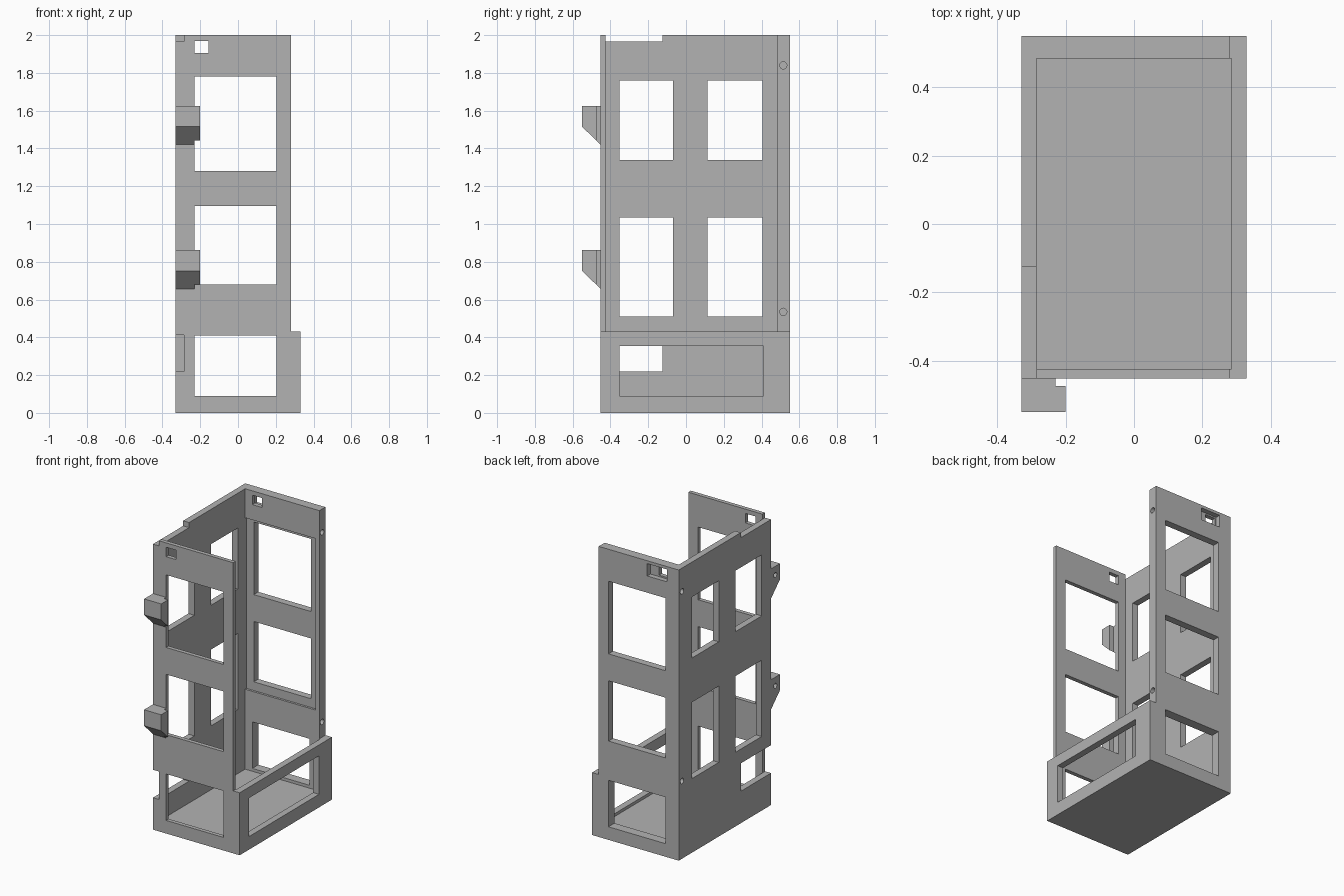
import bpy, bmesh
from mathutils import Matrix

cube = bpy.data.objects.get("Cube")
if cube:
    bpy.data.objects.remove(cube, do_unlink=True)

grey = bpy.data.materials.new("plain grey")
grey.use_nodes = True
colour = (0.45, 0.45, 0.45, 1)
grey.diffuse_color = colour
grey.node_tree.nodes["Principled BSDF"].inputs["Base Color"].default_value = colour


def finish(name, bm):
    bmesh.ops.recalc_face_normals(bm, faces=bm.faces)
    mesh = bpy.data.meshes.new(name)
    bm.to_mesh(mesh)
    bm.free()
    mesh.materials.append(grey)
    obj = bpy.data.objects.new(name, mesh)
    bpy.context.collection.objects.link(obj)
    return obj


def box(name, x, y, z):
    """Box from (low, high) ranges on each axis."""
    bm = bmesh.new()
    bmesh.ops.create_cube(bm, size=1)
    for v in bm.verts:
        v.co = [r[0] if c < 0 else r[1] for c, r in zip(v.co, (x, y, z))]
    return finish(name, bm)


def rod(name, x, y, z, radius, length):
    """Cylinder lying along x."""
    bm = bmesh.new()
    bmesh.ops.create_cone(bm, cap_ends=True, segments=20, radius1=radius,
                          radius2=radius, depth=length,
                          matrix=Matrix.Translation((x, y, z)) @ Matrix.Rotation(1.5707963, 4, 'Y'))
    return finish(name, bm)


def cut(target, cutter):
    cutter.hide_render = True
    mod = target.modifiers.new("cut", 'BOOLEAN')
    mod.operation = 'DIFFERENCE'
    mod.solver = 'EXACT'
    mod.object = cutter
    bpy.context.view_layer.objects.active = target
    bpy.ops.object.modifier_apply(modifier=mod.name)
    bpy.data.objects.remove(cutter, do_unlink=True)


LEFT, RIGHT, FRONT, BACK = -0.33, 0.33, -0.453, 0.55
IN_L, IN_R, IN_F, IN_B = -0.285, 0.285, -0.425, 0.485
FAR = 3

# Tall open housing with a floor
body = box("housing", (LEFT, RIGHT), (FRONT, BACK), (0, 2))
cut(body, box("cavity", (IN_L, IN_R), (IN_F, IN_B), (0.07, FAR)))
cut(body, box("open_side", (0.28, FAR), (-FAR, FAR), (0.43, FAR)))

# Shallow recess on the inside of the back wall
cut(body, box("back_recess", (IN_L, 0.25), (0.4, IN_B + 0.015), (0.62, 1.8)))

# Windows through front and back walls
for z in ((0.09, 0.41), (0.68, 1.095), (1.28, 1.78)):
    cut(body, box("window", (-0.23, 0.205), (-FAR, FAR), z))
cut(body, box("cable_slot", (-0.23, -0.155), (-FAR, FAR), (1.905, 1.97)))
cut(body, box("slot_recess", (-0.24, -0.09), (0.515, FAR), (1.895, 1.98)))

# Windows in the tall side wall
for y in ((-0.352, -0.068), (0.115, 0.405)):
    for z in ((0.51, 1.035), (1.34, 1.76)):
        cut(body, box("side_window", (-FAR, IN_L + 0.1), y, z))

# Notches at the front corner of the tall side wall
for z in ((0.22, 0.412), (1.965, FAR)):
    cut(body, box("notch", (-FAR, IN_L), (-FAR, -0.125), z))

# Opening in the low side panel
cut(body, box("panel_window", (0.2, FAR), (-0.352, 0.41), (0.09, 0.355)))

# Blind hinge holes in both ends of the back wall
for z in (0.535, 1.84):
    for x in (LEFT, 0.28):
        cut(body, rod("hinge_hole", x, 0.515, z, 0.019, 0.12))

# Wedge shaped hooks on the front
for name, top in (("upper_hook", 1.625), ("lower_hook", 0.862)):
    bm = bmesh.new()
    profile = [(FRONT, top), (-0.55, top), (-0.55, top - 0.11), (FRONT, top - 0.205)]
    face = bm.faces.new([bm.verts.new((LEFT, y, z)) for y, z in profile])
    side = bmesh.ops.extrude_face_region(bm, geom=[face])["geom"]
    bmesh.ops.translate(bm, vec=(0.13, 0, 0),
                        verts=[g for g in side if isinstance(g, bmesh.types.BMVert)])
    hook = finish(name, bm)
    cut(hook, box("hook_relief", (-0.23, FAR), (-0.475, FAR), (-FAR, FAR)))
    cut(hook, rod("hook_hole", LEFT, -0.5, top - 0.06, 0.017, 0.14))
